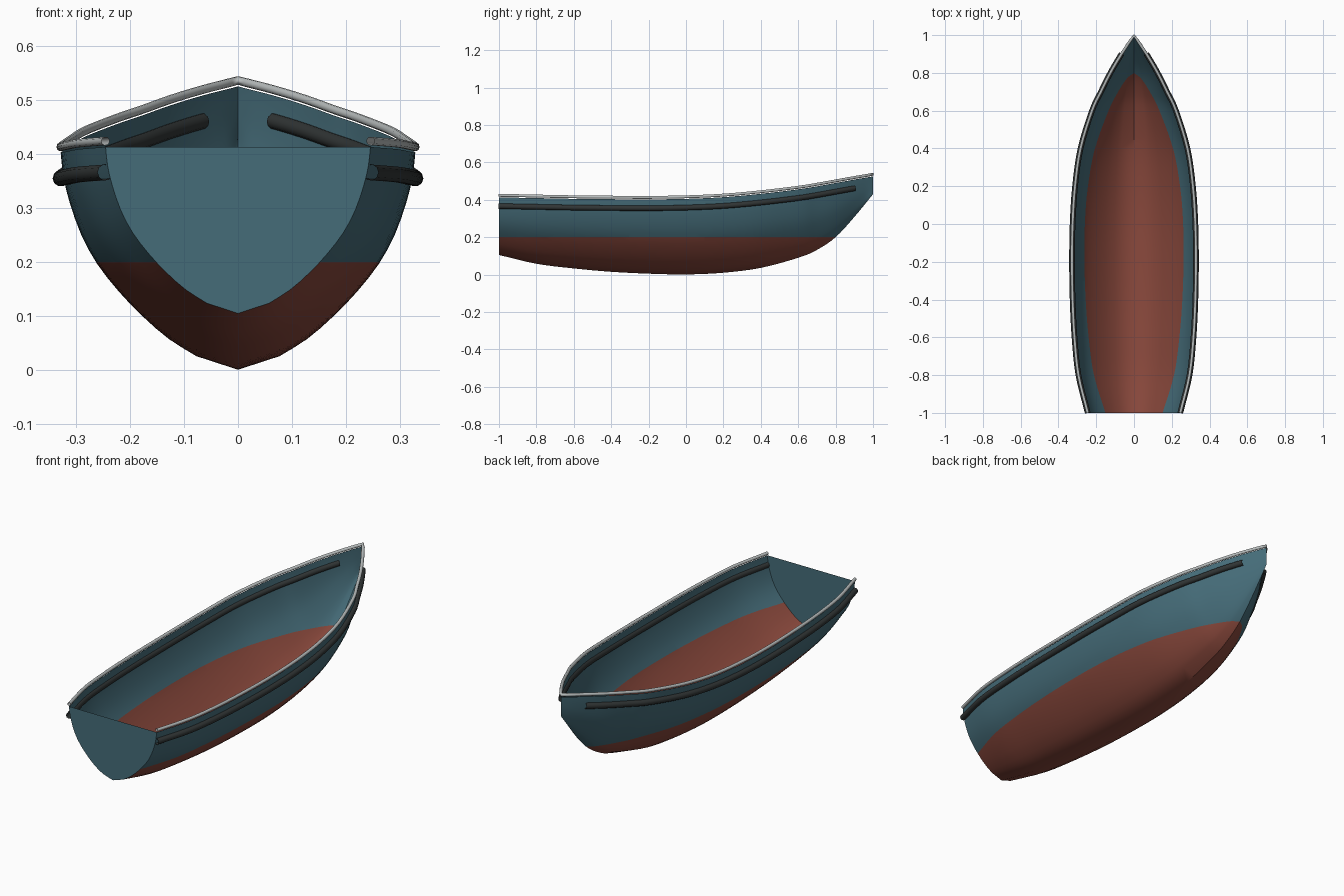
import bpy, bmesh
from mathutils import Vector

if "Cube" in bpy.data.objects:
    bpy.data.objects.remove(bpy.data.objects["Cube"])

# Stations: y, keel height, sheer height, half beam
STATIONS = [(-1, .105, .413, .245), (-.8, .058, .409, .294), (-.6, .033, .405, .315),
            (-.4, .015, .403, .325), (-.2, .005, .402, .328), (0, .001, .405, .325),
            (.2, .010, .414, .312), (.4, .036, .432, .283), (.6, .090, .456, .222),
            (.7, .132, .472, .175), (.8, .200, .490, .125), (.9, .308, .508, .066),
            (1, .430, .525, 0)]
# Normalised half section: width, height
SECTION = [(0, 0), (.235, .062), (.39, .14), (.54, .245), (.675, .36), (.795, .485),
           (.885, .62), (.95, .77), (.985, .89), (1, 1)]


def smooth_rows(rows, steps):
    """Catmull-Rom through the rows."""
    p = [Vector(r) for r in rows]
    p = [2 * p[0] - p[1]] + p + [2 * p[-1] - p[-2]]
    out = []
    for i in range(1, len(p) - 2):
        a, b, c, d = p[i - 1:i + 3]
        for k in range(steps):
            t = k / steps
            out.append(.5 * (2 * b + (c - a) * t + (2 * a - 5 * b + 4 * c - d) * t * t
                             + (3 * b - a - 3 * c + d) * t ** 3))
    return out + [p[-2]]


def material(name, rgb):
    m = bpy.data.materials.new(name)
    m.diffuse_color = (*rgb, 1)
    m.use_nodes = True
    m.node_tree.nodes["Principled BSDF"].inputs["Base Color"].default_value = m.diffuse_color
    return m


def add_object(name, data, *mats):
    o = bpy.data.objects.new(name, data)
    bpy.context.collection.objects.link(o)
    for m in mats:
        data.materials.append(m)
    return o


teal = material("teal_paint", (.06, .15, .19))
red = material("red_paint", (.25, .065, .045))
black = material("rubber", (.03, .035, .035))
metal = material("rail_metal", (.48, .51, .51))

stations = smooth_rows(STATIONS, 4)
half = [Vector(SECTION[0])] + smooth_rows(SECTION[1:], 2)
profile = [Vector((-p.x, p.y)) for p in reversed(half[1:])] + half


def ring(st):
    y, k, s, b = st
    return [Vector((p.x * b, y, k + p.y * (s - k))) for p in profile]


# Hull skin, split at the waterline for the two paints
bm = bmesh.new()
grid = [[bm.verts.new(c) for c in ring(st)] for st in stations]
for r0, r1 in zip(grid, grid[1:]):
    for i in range(len(profile) - 1):
        bm.faces.new((r0[i], r0[i + 1], r1[i + 1], r1[i]))
bmesh.ops.remove_doubles(bm, verts=bm.verts, dist=1e-5)
bmesh.ops.bisect_plane(bm, geom=bm.verts[:] + bm.edges[:] + bm.faces[:], dist=1e-5,
                       plane_co=(0, 0, .2), plane_no=(0, 0, 1))
bmesh.ops.recalc_face_normals(bm, faces=bm.faces)
if sum(f.normal.z * f.calc_area() for f in bm.faces) > 0:
    bmesh.ops.reverse_faces(bm, faces=bm.faces)
for f in bm.faces:
    f.smooth = True
    f.material_index = int(f.calc_center_median().z < .2)
me = bpy.data.meshes.new("hull")
bm.to_mesh(me)
bm.free()
hull = add_object("hull", me, teal, red)
bpy.context.view_layer.objects.active = hull
hull.select_set(True)
bpy.ops.object.shade_smooth_by_angle(angle=.7)

# Flat transom closing the stern
pts = ring(stations[0])
me = bpy.data.meshes.new("transom")
me.from_pydata(pts, [], [list(range(len(pts)))])
add_object("transom", me, teal)


def tube(name, paths, radius, mat):
    cu = bpy.data.curves.new(name, 'CURVE')
    cu.dimensions = '3D'
    cu.bevel_depth = radius
    cu.bevel_resolution = 3
    for path in paths:
        sp = cu.splines.new('POLY')
        sp.points.add(len(path) - 1)
        for q, c in zip(sp.points, path):
            q.co = (*c, 1)
            q.radius = 1
        sp.use_smooth = True
    return add_object(name, cu, mat)


# Gunwale rail: one run from stern round the bow and back
side = [Vector((b, min(y, .996), s + .011)) for y, k, s, b in stations]
port = [Vector((-c.x, c.y, c.z)) for c in side]
tube("gunwale_rail", [side + port[-2::-1]], .008, metal)

# Rubbing strakes on both sides, stopping short of the bow
right = [Vector((b, y, s - .047)) for y, k, s, b in stations if y < .9]
left = [Vector((-c.x, c.y, c.z)) for c in right]
tube("rubbing_strakes", [right, left], .015, black)
